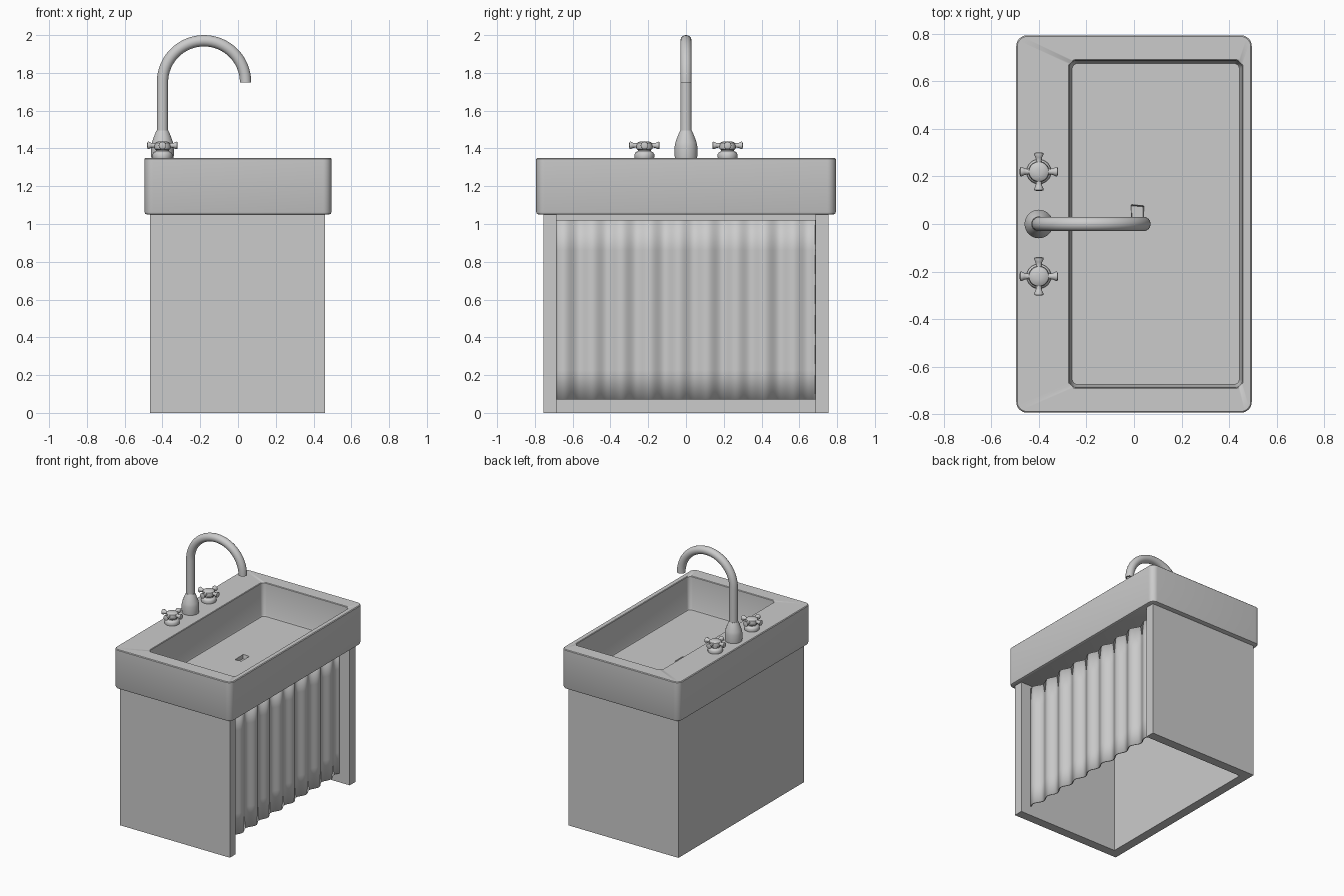
import bpy, bmesh, math
from mathutils import Vector, Matrix

if "Cube" in bpy.data.objects:
    bpy.data.objects.remove(bpy.data.objects["Cube"])


def loft(name, rings, caps=True, angle=40, mat=None):
    """Skin a list of equally sized closed rings and cap both ends."""
    bm = bmesh.new()
    loops = [[bm.verts.new(p) for p in r] for r in rings]
    n = len(rings[0])
    for a, b in zip(loops, loops[1:]):
        for i in range(n):
            j = (i + 1) % n
            bm.faces.new((a[i], a[j], b[j], b[i]))
    if caps:
        bm.faces.new(loops[0][::-1])
        bm.faces.new(loops[-1])
    if mat:
        bm.transform(mat)
    return finish(name, bm, angle)


def finish(name, bm, angle=40):
    bmesh.ops.recalc_face_normals(bm, faces=bm.faces)
    me = bpy.data.meshes.new(name)
    bm.to_mesh(me)
    bm.free()
    ob = bpy.data.objects.new(name, me)
    bpy.context.collection.objects.link(ob)
    bpy.ops.object.select_all(action='DESELECT')
    ob.select_set(True)
    bpy.context.view_layer.objects.active = ob
    bpy.ops.object.shade_smooth_by_angle(angle=math.radians(angle))
    return ob


def rounded(x0, x1, y0, y1, r, z, seg=8):
    pts = []
    corners = ((x1 - r, y1 - r), (x0 + r, y1 - r), (x0 + r, y0 + r), (x1 - r, y0 + r))
    for k, (cx, cy) in enumerate(corners):
        for i in range(seg + 1):
            a = math.pi / 2 * (k + i / seg)
            pts.append((cx + r * math.cos(a), cy + r * math.sin(a), z))
    return pts


def lathe(name, profile, mat, seg=32):
    rings = [[(r * math.cos(2 * math.pi * i / seg), r * math.sin(2 * math.pi * i / seg), z)
              for i in range(seg)] for r, z in profile]
    return loft(name, rings, mat=mat)


# Basin: outer shell, rim, bowl and drain recess in one skin
def outer(d, z):
    return rounded(-0.495 + d, 0.495 - d, -0.793 + d, 0.793 - d, 0.045 - d, z)


def bowl(d, z):
    return rounded(-0.272 + d, 0.455 - d, -0.687 + d, 0.687 - d, 0.03 - d * 0.5, z)


floor_ring = bowl(0.012, 1.10)
drain = Vector((0.01, 0.03))


def drain_ring(r, z):
    out = []
    for p in floor_ring:
        d = (Vector(p[:2]) - drain).normalized() * r + drain
        out.append((d.x, d.y, z))
    return out


loft("basin", [outer(0.014, 1.05), outer(0.004, 1.054), outer(0, 1.064),
               outer(0, 1.345), outer(0.005, 1.35),
               bowl(-0.004, 1.35), bowl(0, 1.346), bowl(0.008, 1.11), floor_ring,
               drain_ring(0.055, 1.10), drain_ring(0.05, 1.07)])

# Cabinet: U-shaped panels open toward +x
t = 0.07
u = [(0.46, -0.755), (0.46, -0.755 + t), (-0.465 + t, -0.755 + t), (-0.465 + t, 0.755 - t),
     (0.46, 0.755 - t), (0.46, 0.755), (-0.465, 0.755), (-0.465, -0.755)]
loft("cabinet_panels", [[(x, y, z) for x, y in u] for z in (0, 1.055)])

# Curtain: pleated cloth hung inside the opening
bm = bmesh.new()
cols, rows, half = 180, 6, 0.683
grid = []
for j in range(rows + 1):
    v = j / rows
    row = []
    for i in range(cols + 1):
        s = i / cols
        w = math.sin(2 * math.pi * 9 * s) + 0.25 * math.sin(2 * math.pi * 4 * s + 1)
        row.append(bm.verts.new((0.37 + 0.014 * w, -half + 2 * half * s, 0.07 + 0.95 * v)))
    grid.append(row)
for a, b in zip(grid, grid[1:]):
    for i in range(cols):
        bm.faces.new((a[i], a[i + 1], b[i + 1], b[i]))
curtain = finish("curtain", bm)
sol = curtain.modifiers.new("thickness", 'SOLIDIFY')
sol.thickness = 0.008
sol.offset = 0

# Faucet base and gooseneck spout
lathe("faucet_base", [(0.058, 1.345), (0.06, 1.36), (0.06, 1.41), (0.056, 1.432),
                      (0.044, 1.465), (0.036, 1.485), (0.031, 1.495)],
      Matrix.Translation((-0.4, 0, 0)))
path = [(-0.4, 1.48, 0.0), (-0.4, 1.75, 0.0)]
for i in range(1, 33):
    a = math.pi * i / 32
    path.append((-0.18 - 0.22 * math.cos(a), 1.75 + 0.22 * math.sin(a), a))
spout = []
for x, z, a in path:
    spout.append([(x - 0.03 * math.cos(k) * math.cos(a), 0.03 * math.sin(k),
                   z + 0.03 * math.cos(k) * math.sin(a))
                  for k in (2 * math.pi * q / 24 for q in range(24))])
# Hollow mouth
x, z, a = path[-1]
for zz in (z, z + 0.02):
    spout.append([(x + 0.023 * math.cos(2 * math.pi * q / 24),
                   0.023 * math.sin(2 * math.pi * q / 24), zz) for q in range(24)])
loft("spout", spout)

# Two cross handles
body = [(0.05, 1.345), (0.052, 1.352), (0.052, 1.37), (0.046, 1.38), (0.034, 1.386),
        (0.034, 1.392), (0.042, 1.398), (0.044, 1.412), (0.041, 1.428), (0.03, 1.435),
        (0.012, 1.438)]
arm = [(0.013, 0.03), (0.012, 0.05), (0.014, 0.06), (0.02, 0.072), (0.019, 0.078), (0.01, 0.081)]
for side, y in (("left", -0.22), ("right", 0.22)):
    place = Matrix.Translation((-0.4, y, 0))
    lathe(side + "_handle_body", body, place)
    for k in range(4):
        mat = (Matrix.Translation((-0.4, y, 1.416)) @ Matrix.Rotation(k * math.pi / 2, 4, 'Z')
               @ Matrix.Rotation(math.pi / 2, 4, 'Y'))
        lathe(f"{side}_handle_arm_{k + 1}", arm, mat, 16)
